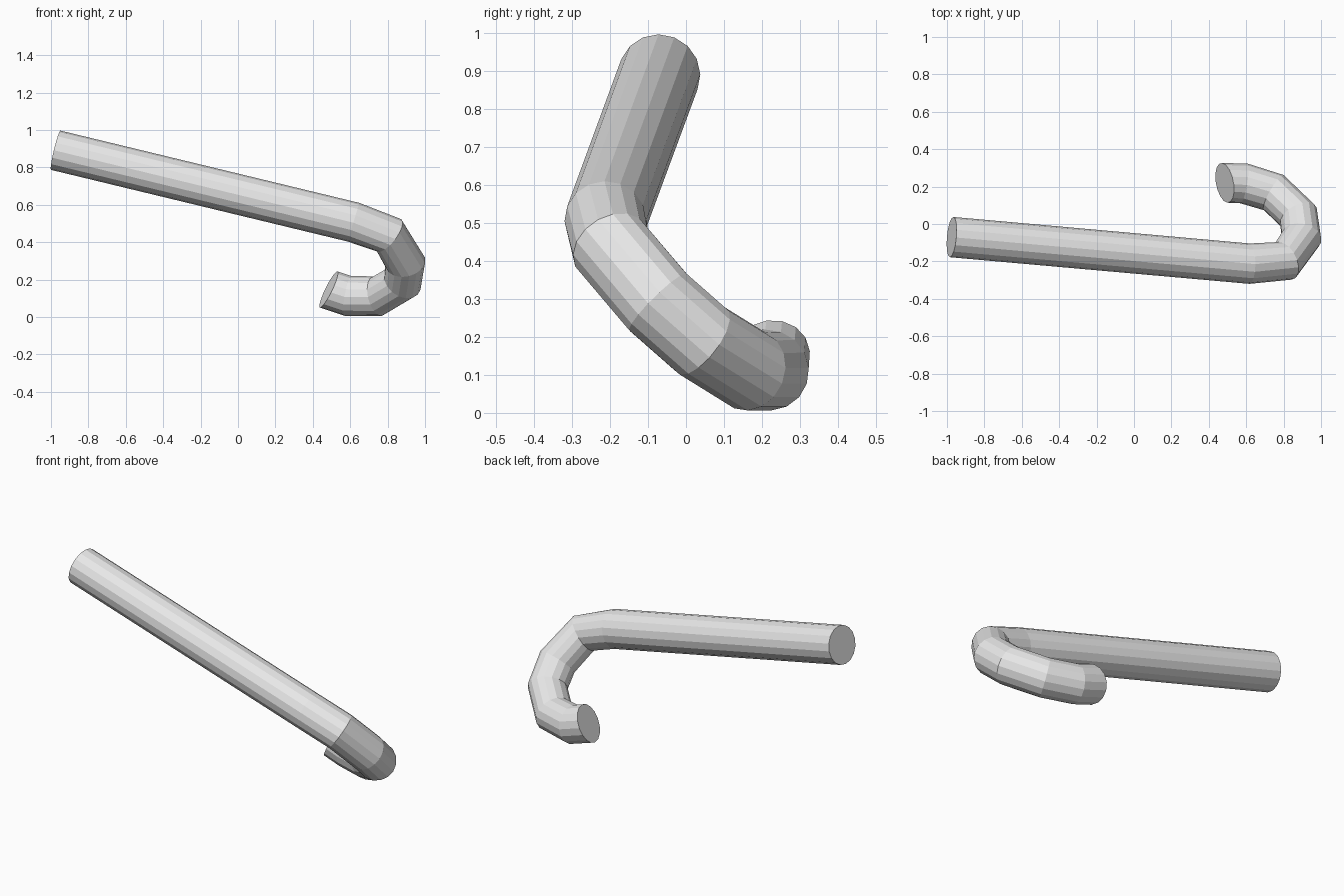
import bpy, bmesh
from math import cos, sin, tau
from mathutils import Vector

cube = bpy.data.objects.get("Cube")
if cube:
    bpy.data.objects.remove(cube, do_unlink=True)

RADIUS = 0.108
SIDES = 16

grey = bpy.data.materials.new("plain grey")
grey.use_nodes = True
colour = (0.8, 0.8, 0.8, 1)
grey.diffuse_color = colour
grey.node_tree.nodes["Principled BSDF"].inputs["Base Color"].default_value = colour

# Centre line: long straight shaft, then the hooked bend
path = [Vector(p) for p in (
    (-0.975, -0.07, 0.892), (0.618, -0.212, 0.507), (0.808, -0.197, 0.437),
    (0.895, -0.073, 0.291), (0.879, 0.042, 0.19), (0.747, 0.168, 0.112),
    (0.588, 0.217, 0.113), (0.485, 0.22, 0.147))]
hook_end_direction = Vector((-0.88, -0.17, 0.43)).normalized()


def ring_directions(points):
    """Direction of the tube at each ring."""
    steps = [(b - a).normalized() for a, b in zip(points, points[1:])]
    middle = [(a + b).normalized() for a, b in zip(steps, steps[1:])]
    return [steps[0]] + middle + [hook_end_direction]


def sweep_tube(name, points):
    """Sweep a round section along the points, without twisting, and cap it."""
    bm = bmesh.new()
    rings = []
    up = Vector((0, 0, 1))
    previous = None
    for centre, direction in zip(points, ring_directions(points)):
        if previous:
            up = previous.rotation_difference(direction) @ up
        up = (up - direction * up.dot(direction)).normalized()
        side = direction.cross(up)
        previous = direction
        rings.append([bm.verts.new(centre + RADIUS * (
            up * cos(tau * i / SIDES) + side * sin(tau * i / SIDES)))
            for i in range(SIDES)])
    for a, b in zip(rings, rings[1:]):
        for i in range(SIDES):
            j = (i + 1) % SIDES
            bm.faces.new((a[i], a[j], b[j], b[i]))
    bm.faces.new(rings[0])
    bm.faces.new(rings[-1])
    bmesh.ops.recalc_face_normals(bm, faces=bm.faces)
    mesh = bpy.data.meshes.new(name)
    bm.to_mesh(mesh)
    bm.free()
    mesh.materials.append(grey)
    tube = bpy.data.objects.new(name, mesh)
    bpy.context.collection.objects.link(tube)
    return tube


sweep_tube("hooked_tube", path)
